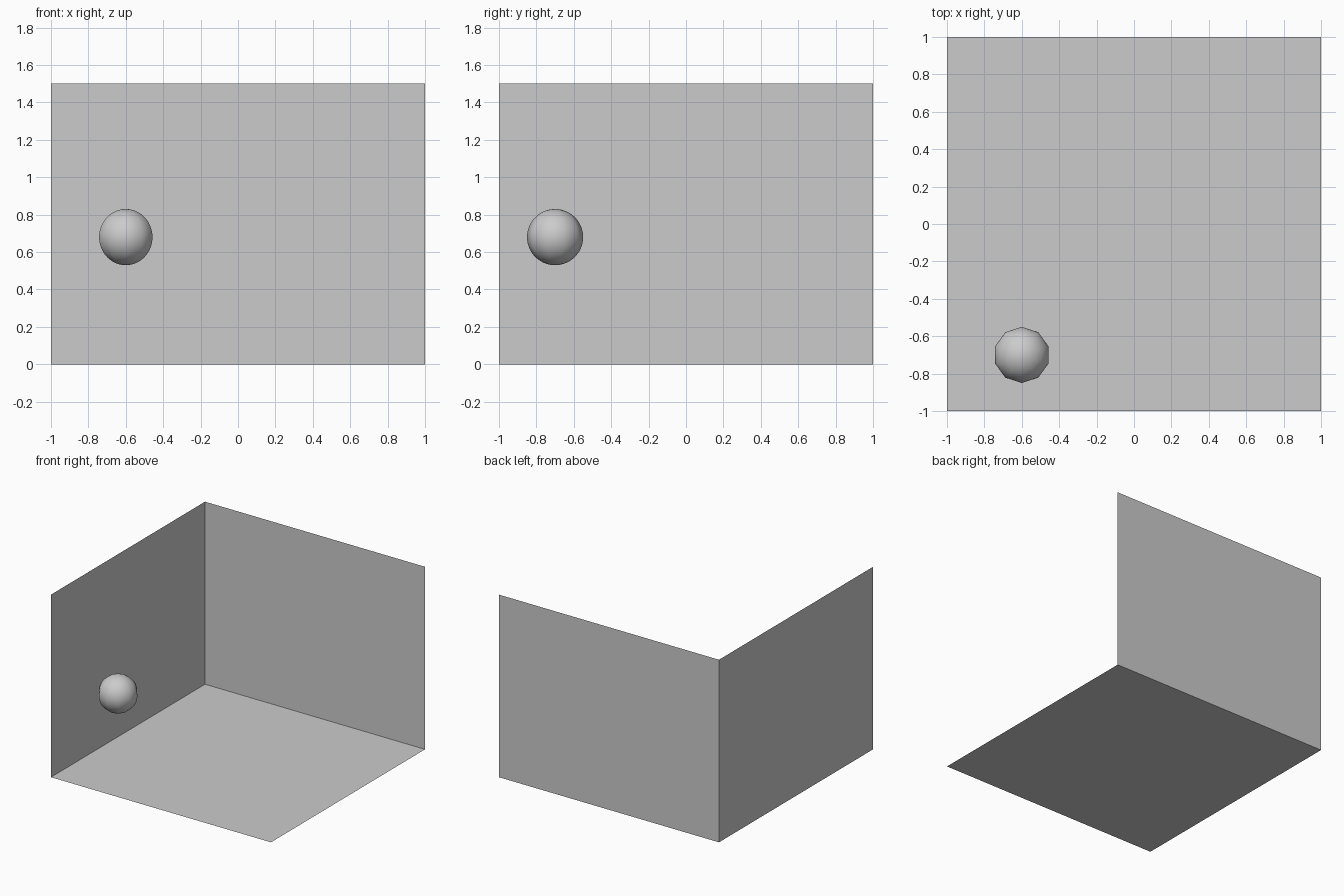
import bpy
from math import radians

if "Cube" in bpy.data.objects:
    bpy.data.objects.remove(bpy.data.objects["Cube"])


def panel(name, location, rotation, height):
    """Thin sheet 2 units wide and `height` deep, turned into place."""
    bpy.ops.mesh.primitive_plane_add(size=1)
    obj = bpy.context.object
    obj.name = name
    obj.scale = (2, height, 1)
    obj.rotation_euler = [radians(a) for a in rotation]
    obj.location = location
    return obj


# Open room corner: floor, back wall, left wall
panel("floor", (0, 0, 0), (0, 0, 0), 2)
panel("back_wall", (0, 1, 0.75), (90, 0, 0), 1.5)
panel("left_wall", (-1, 0, 0.75), (90, 0, 90), 1.5)

# Floating ball: ten segments around, many rings, smooth shaded
bpy.ops.mesh.primitive_uv_sphere_add(segments=10, ring_count=30, radius=0.15,
                                     location=(-0.6, -0.7, 0.68))
ball = bpy.context.object
ball.name = "ball"
bpy.ops.object.shade_smooth()
